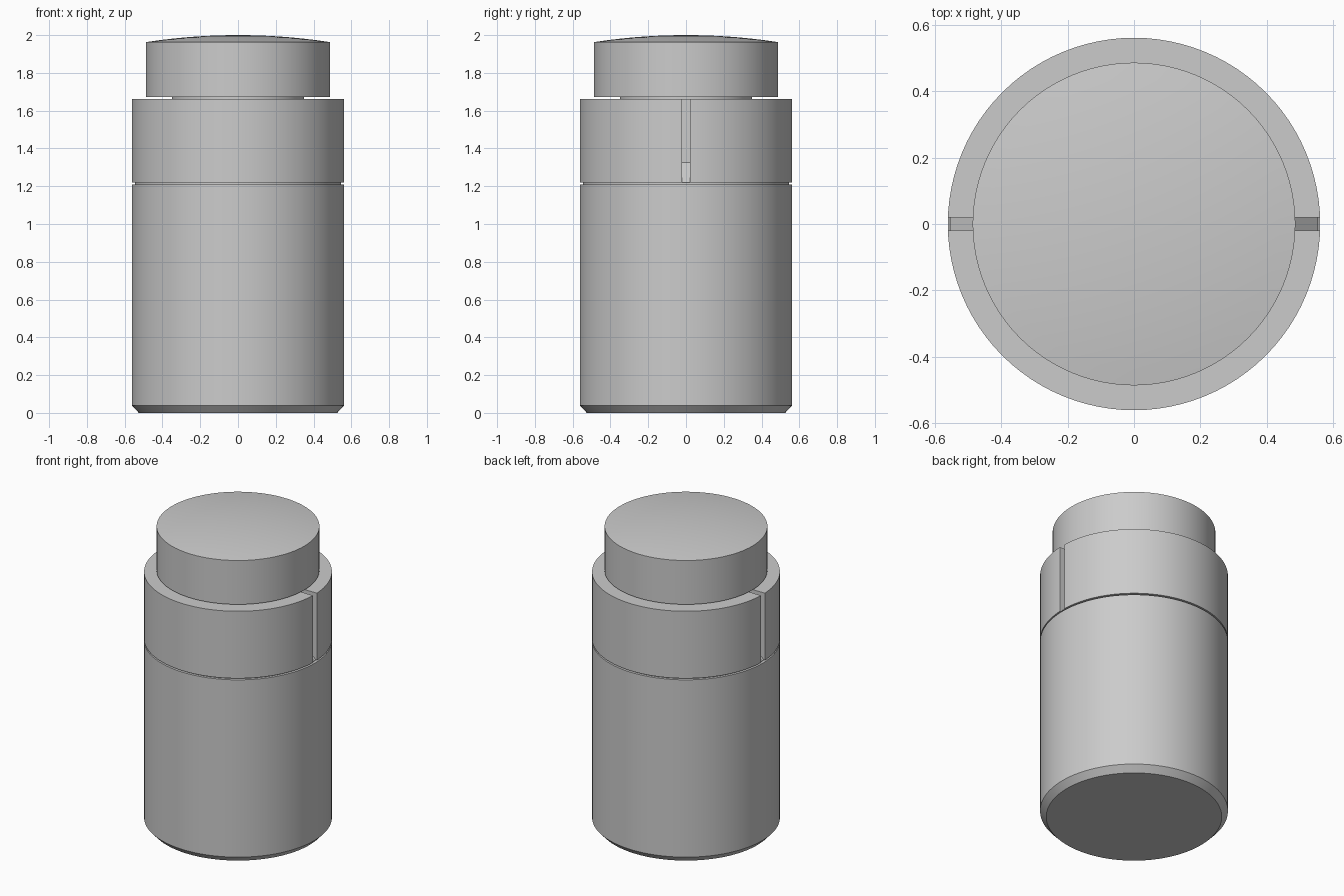
import bpy, bmesh, math

if "Cube" in bpy.data.objects:
    bpy.data.objects.remove(bpy.data.objects["Cube"], do_unlink=True)

SIDES = 96
grey = bpy.data.materials.new("plain grey")
grey.use_nodes = True
colour = (0.6, 0.6, 0.6, 1)
grey.diffuse_color = colour
grey.node_tree.nodes["Principled BSDF"].inputs["Base Color"].default_value = colour


def make_object(name, bm):
    bmesh.ops.recalc_face_normals(bm, faces=bm.faces)
    mesh = bpy.data.meshes.new(name)
    bm.to_mesh(mesh)
    bm.free()
    mesh.materials.append(grey)
    ob = bpy.data.objects.new(name, mesh)
    bpy.context.collection.objects.link(ob)
    return ob


def select_only(ob):
    bpy.ops.object.select_all(action="DESELECT")
    ob.select_set(True)
    bpy.context.view_layer.objects.active = ob


def lathe(name, profile):
    """Turn a (radius, height) profile about z; open ends are capped."""
    bm = bmesh.new()
    rings = []
    for r, z in profile:
        if r == 0:
            rings.append([bm.verts.new((0, 0, z))])
            continue
        turns = [math.tau * i / SIDES for i in range(SIDES)]
        rings.append([bm.verts.new((r * math.cos(a), r * math.sin(a), z)) for a in turns])
    for low, high in zip(rings, rings[1:]):
        for i in range(SIDES):
            j = (i + 1) % SIDES
            if len(high) == 1:
                bm.faces.new((low[i], low[j], high[0]))
            else:
                bm.faces.new((low[i], low[j], high[j], high[i]))
    for ring in (rings[0], rings[-1]):
        if len(ring) > 1:
            bm.faces.new(ring)
    return make_object(name, bm)


# Main body with a chamfered foot
body = lathe("body", [(0.525, 0), (0.562, 0.04), (0.562, 1.21)])

# Collar standing on a thin recessed seam
collar = lathe("collar", [(0.545, 1.21), (0.545, 1.22), (0.562, 1.22), (0.562, 1.663)])

# Slots in both sides of the collar, each with a sloping floor
for side in (-1, 1):
    bm = bmesh.new()
    outline = [(0.45, 1.325), (0.575, 1.2), (0.575, 1.7), (0.45, 1.7)]
    face = bm.faces.new([bm.verts.new((side * x, -0.02, z)) for x, z in outline])
    ext = bmesh.ops.extrude_face_region(bm, geom=[face])
    verts = [v for v in ext["geom"] if isinstance(v, bmesh.types.BMVert)]
    bmesh.ops.translate(bm, verts=verts, vec=(0, 0.04, 0))
    cutter = make_object("slot_cutter", bm)
    cutter.hide_render = True
    cut = collar.modifiers.new("slot", "BOOLEAN")
    cut.operation = "DIFFERENCE"
    cut.solver = "EXACT"
    cut.object = cutter
    select_only(collar)
    bpy.ops.object.modifier_apply(modifier=cut.name)
    bpy.data.objects.remove(cutter, do_unlink=True)

# Narrow neck under the button
neck = lathe("neck", [(0.35, 1.663), (0.35, 1.673)])

# Button with a shallow domed top
R, EDGE, RISE, STEPS = 0.487, 1.963, 0.037, 10
sphere = (R * R + RISE * RISE) / (2 * RISE)
dome = []
for i in range(STEPS):
    r = R * (1 - i / STEPS)
    dome.append((r, EDGE + RISE - sphere + math.sqrt(sphere ** 2 - r ** 2)))
button = lathe("button", [(R, 1.673)] + dome + [(0, EDGE + RISE)])

for part in (body, collar, neck, button):
    select_only(part)
    bpy.ops.object.shade_smooth_by_angle(angle=math.radians(25))
